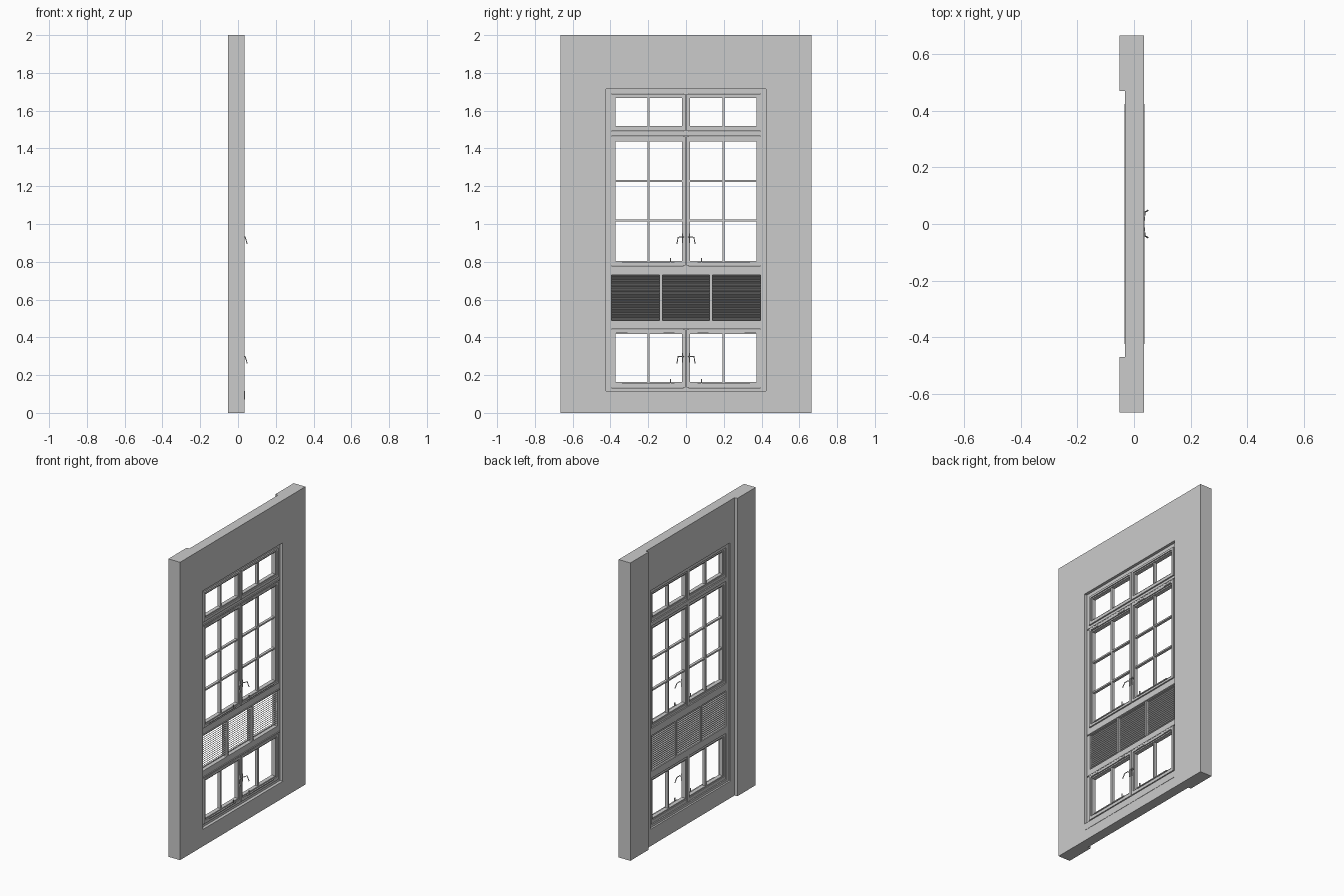
import bpy
import bmesh
from mathutils import Vector

old = bpy.data.objects.get("Cube")
if old:
    bpy.data.objects.remove(old, do_unlink=True)

grey = bpy.data.materials.new("plain grey")
grey.use_nodes = True
COLOUR = (0.6, 0.6, 0.6, 1)
grey.diffuse_color = COLOUR
grey.node_tree.nodes["Principled BSDF"].inputs["Base Color"].default_value = COLOUR


def finish(name, bm):
    bmesh.ops.recalc_face_normals(bm, faces=bm.faces)
    mesh = bpy.data.meshes.new(name)
    bm.to_mesh(mesh)
    bm.free()
    mesh.materials.append(grey)
    obj = bpy.data.objects.new(name, mesh)
    bpy.context.collection.objects.link(obj)
    return obj


def prism(name, points, direction):
    """Extrude a flat outline along a direction."""
    bm = bmesh.new()
    face = bm.faces.new([bm.verts.new(p) for p in points])
    ext = bmesh.ops.extrude_face_region(bm, geom=[face])
    moved = [v for v in ext["geom"] if isinstance(v, bmesh.types.BMVert)]
    bmesh.ops.translate(bm, verts=moved, vec=Vector(direction))
    return finish(name, bm)


def box(name, x, y, z):
    outline = [(x[0], y[0], z[0]), (x[0], y[1], z[0]),
               (x[0], y[1], z[1]), (x[0], y[0], z[1])]
    return prism(name, outline, (x[1] - x[0], 0, 0))


def ring(name, x, y, z, iy, iz):
    """Rectangular frame between an outer and an inner rectangle."""
    bm = bmesh.new()

    def loop(depth, a, b):
        return [bm.verts.new((depth, p, q)) for p, q in
                ((a[0], b[0]), (a[1], b[0]), (a[1], b[1]), (a[0], b[1]))]
    loops = [loop(x[0], y, z), loop(x[1], y, z), loop(x[1], iy, iz), loop(x[0], iy, iz)]
    for k in range(4):
        a, b = loops[k], loops[(k + 1) % 4]
        for i in range(4):
            j = (i + 1) % 4
            bm.faces.new((a[i], a[j], b[j], b[i]))
    return finish(name, bm)


def tube(name, points, radius):
    curve = bpy.data.curves.new(name, "CURVE")
    curve.dimensions = "3D"
    curve.bevel_depth = radius
    curve.bevel_resolution = 1
    curve.use_fill_caps = True
    spline = curve.splines.new("POLY")
    spline.points.add(len(points) - 1)
    for point, co in zip(spline.points, points):
        point.co = (*co, 1)
    curve.materials.append(grey)
    obj = bpy.data.objects.new(name, curve)
    bpy.context.collection.objects.link(obj)
    bpy.ops.object.select_all(action="DESELECT")
    obj.select_set(True)
    bpy.context.view_layer.objects.active = obj
    bpy.ops.object.convert(target="MESH")
    bpy.ops.object.shade_smooth_by_angle()


# Wall with a full-height shallow recess on the outer face
plan = [(0.035, -0.665), (0.035, 0.665), (-0.052, 0.665), (-0.052, 0.47),
        (-0.032, 0.47), (-0.032, -0.47), (-0.052, -0.47), (-0.052, -0.665)]
wall = prism("wall", [(px, py, 0) for px, py in plan], (0, 0, 2))

# Window opening
cutter = box("opening_cutter", (-0.2, 0.2), (-0.423, 0.423), (0.07, 1.715))
cutter.hide_render = True
cut = wall.modifiers.new("opening", "BOOLEAN")
cut.object = cutter
cut.solver = "EXACT"
bpy.context.view_layer.objects.active = wall
bpy.ops.object.modifier_apply(modifier=cut.name)
bpy.data.objects.remove(cutter, do_unlink=True)

# Fixed frame, rails and sill
FRAME = (-0.022, 0.016)
ring("outer_frame", FRAME, (-0.423, 0.423), (0.115, 1.715), (-0.395, 0.395), (0.132, 1.69))
box("sill", (-0.034, 0.037), (-0.423, 0.423), (0.07, 0.115))
for label, z in (("transom", (1.465, 1.49)), ("louver_top_rail", (0.73, 0.778)),
                 ("louver_bottom_rail", (0.444, 0.49))):
    box(label, FRAME, (-0.395, 0.395), z)
    box(label + "_drip", (FRAME[0], 0.022), (-0.415, 0.415), (z[0], z[0] + 0.006))

# Glazed rows: name, sash heights, opening heights, horizontal bars
ROWS = [("top", (1.49, 1.69), (1.52, 1.667), ()),
        ("middle", (0.778, 1.465), (0.804, 1.437), (1.019, 1.228)),
        ("bottom", (0.132, 0.444), (0.164, 0.418), ())]


def span(side, a, b):
    return tuple(sorted((side * a, side * b)))


for row, z, hole, bars in ROWS:
    box(row + "_mullion", (-0.018, 0.012), (-0.012, 0.012), z)
    for side, word in ((1, "left"), (-1, "right")):
        name = f"{row}_{word}_"
        outer, inner = span(side, 0.003, 0.395), span(side, 0.022, 0.373)
        step = span(side, 0.016, 0.38)
        ring(name + "sash", (-0.016, 0.023), outer, (z[0] + 0.002, z[1] - 0.002),
             step, (hole[0] - 0.008, hole[1] + 0.008))
        ring(name + "bead", (-0.011, 0.016), step, (hole[0] - 0.008, hole[1] + 0.008),
             inner, hole)
        box(name + "upright_bar", (-0.008, 0.012), span(side, 0.192, 0.204), hole)
        for bar in bars:
            box(name + "cross_bar", (-0.007, 0.011), inner, (bar - 0.005, bar + 0.005))
        if row == "top":
            continue
        # Handle, stay and hinges of the opening sashes
        h = 0.93 if row == "middle" else 0.298
        box(name + "handle_plate", (0.022, 0.026), span(side, 0.006, 0.018),
            (h - 0.03, h + 0.02))
        tube(name + "handle", [(0.022, side * 0.012, h), (0.036, side * 0.015, h + 0.002),
                               (0.038, side * 0.042, h), (0.049, side * 0.048, h - 0.036)],
             0.0028)
        box(name + "stay", (0.022, 0.029), span(side, 0.06, 0.34),
            (hole[0] - 0.011, hole[0] - 0.005))
        box(name + "stay_peg", (0.022, 0.028), span(side, 0.08, 0.086),
            (hole[0] - 0.012, hole[0] + 0.016))
        for y in (0.06, 0.31):
            box(name + "hinge", (0.022, 0.027), span(side, y, y + 0.06),
                (z[1] - 0.018, z[1] - 0.012))

# Louver band: two mullions and slats sloping down to the outside
for y in (-0.132, 0.132):
    box("louver_mullion", (-0.02, 0.018), (y - 0.008, y + 0.008), (0.49, 0.73))
COUNT = 18
pitch = 0.24 / COUNT
for i in range(COUNT):
    z = 0.49 + i * pitch
    prism("louver_slat", [(-0.014, -0.395, z - 0.002), (-0.014, -0.395, z + 0.001),
                          (0.008, -0.395, z + 0.018), (0.008, -0.395, z + 0.015)],
          (0, 0.79, 0))
